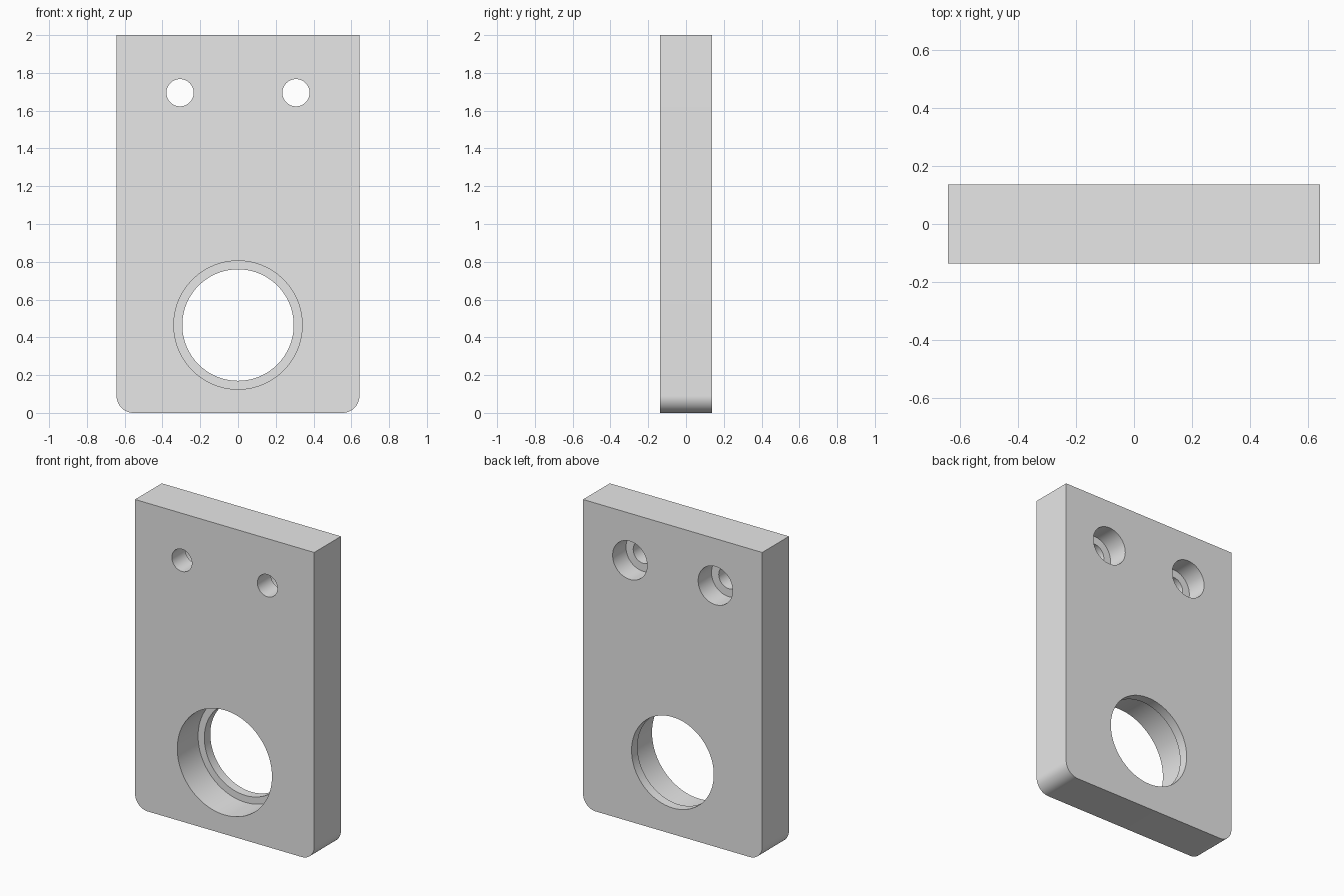
import bpy, bmesh
from math import pi, sin, cos

old = bpy.data.objects.get("Cube")
if old:
    bpy.data.objects.remove(old)

WIDTH, DEPTH, HEIGHT, CORNER = 1.286, 0.274, 2.0, 0.09
FRONT, BACK = -DEPTH / 2, DEPTH / 2
OVER = 0.1      # how far cutters reach past the plate
SEGMENTS = 96

grey = bpy.data.materials.new("plain_grey")
grey.use_nodes = True
grey.diffuse_color = (0.8, 0.8, 0.8, 1)
grey.node_tree.nodes["Principled BSDF"].inputs["Base Color"].default_value = grey.diffuse_color


def make_object(name, bm):
    bmesh.ops.recalc_face_normals(bm, faces=bm.faces)
    mesh = bpy.data.meshes.new(name)
    bm.to_mesh(mesh)
    bm.free()
    obj = bpy.data.objects.new(name, mesh)
    bpy.context.collection.objects.link(obj)
    mesh.materials.append(grey)
    return obj


def stepped_cutter(name, x, z, profile):
    """Closed turned shape along y from (radius, y) steps."""
    bm = bmesh.new()
    rings = []
    for r, y in profile:
        angles = [2 * pi * i / SEGMENTS for i in range(SEGMENTS)]
        rings.append([bm.verts.new((x + r * cos(a), y, z + r * sin(a))) for a in angles])
    for a, b in zip(rings, rings[1:]):
        for i in range(SEGMENTS):
            j = (i + 1) % SEGMENTS
            bm.faces.new((a[i], a[j], b[j], b[i]))
    bm.faces.new(rings[0])
    bm.faces.new(rings[-1])
    cutter = make_object(name, bm)
    cutter.hide_render = True
    return cutter


# Plate outline with rounded bottom corners, extruded through its depth
half = WIDTH / 2
outline = [(half, HEIGHT), (-half, HEIGHT)]
for side, start in ((-1, pi), (1, 1.5 * pi)):
    for i in range(17):
        a = start + i * pi / 32
        outline.append((side * (half - CORNER) + CORNER * cos(a), CORNER + CORNER * sin(a)))
bm = bmesh.new()
face = bm.faces.new([bm.verts.new((x, FRONT, z)) for x, z in outline])
extruded = bmesh.ops.extrude_face_region(bm, geom=[face])["geom"]
bmesh.ops.translate(bm, vec=(0, DEPTH, 0),
                    verts=[v for v in extruded if isinstance(v, bmesh.types.BMVert)])
plate = make_object("mounting_plate", bm)

# Large bore, recessed from the front with a thin lip at the back
lip = BACK - 0.061
cutters = [stepped_cutter("large_bore_cutter", 0, 0.465, [
    (0.34, FRONT - OVER), (0.34, lip), (0.295, lip), (0.295, BACK + OVER)])]

# Two screw holes, recessed from the back
for side, label in ((-1, "right"), (1, "left")):
    cutters.append(stepped_cutter(label + "_screw_hole_cutter", side * 0.307, 1.695, [
        (0.072, FRONT - OVER), (0.072, 0), (0.124, 0), (0.124, BACK + OVER)]))

# Cut the holes, then remove the cutters
bpy.context.view_layer.objects.active = plate
plate.select_set(True)
for cutter in cutters:
    mod = plate.modifiers.new("cut_hole", "BOOLEAN")
    mod.operation = "DIFFERENCE"
    mod.solver = "EXACT"
    mod.object = cutter
    bpy.ops.object.modifier_apply(modifier=mod.name)
    bpy.data.objects.remove(cutter)

bpy.ops.object.select_all(action="DESELECT")
plate.select_set(True)
bpy.ops.object.shade_smooth_by_angle(angle=pi / 6)
